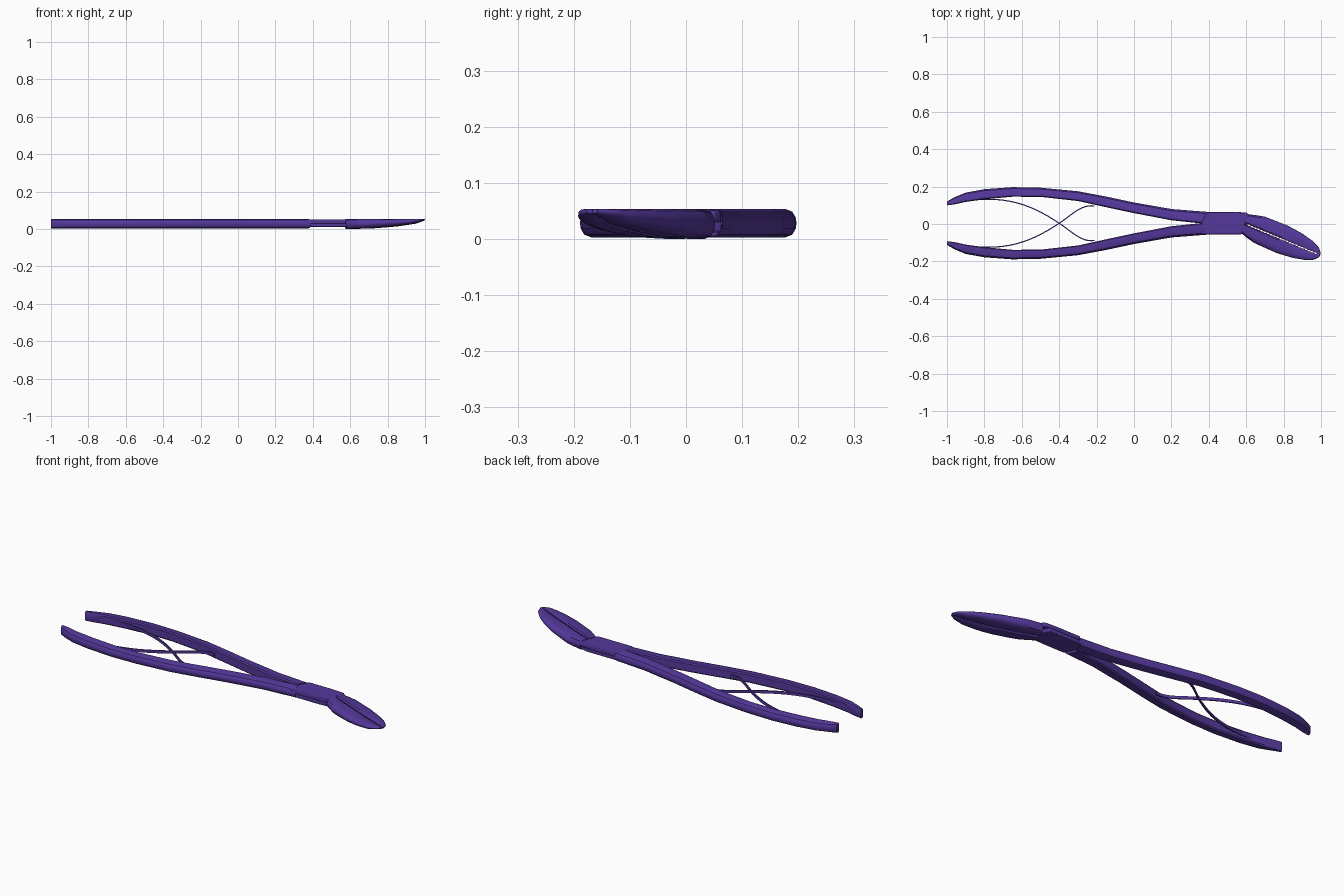
import bpy, bmesh
from mathutils import Vector
from mathutils.geometry import interpolate_bezier

cube = bpy.data.objects.get("Cube")
if cube:
    bpy.data.objects.remove(cube, do_unlink=True)

purple = bpy.data.materials.new("purple_metal")
purple.use_nodes = True
colour = (0.09, 0.04, 0.33, 1)
purple.diffuse_color = colour
purple.node_tree.nodes["Principled BSDF"].inputs["Base Color"].default_value = colour

MID_Y = 0.004  # mirror line between the two arms

# Cross-sections as (inner-to-outer, bottom-to-top) fractions
half = [(0, .88), (.1, 1), (.6, 1), (.85, .9), (.97, .7)]
ROUNDED = half + [(1, .5)] + [(u, 1 - v) for u, v in reversed(half)]
SQUARE = [(0, 1), (1, 1), (1, 0), (0, 0)]


def finish(name, bm, angle=0.6):
    bmesh.ops.recalc_face_normals(bm, faces=bm.faces)
    mesh = bpy.data.meshes.new(name)
    bm.to_mesh(mesh)
    bm.free()
    mesh.materials.append(purple)
    obj = bpy.data.objects.new(name, mesh)
    bpy.context.collection.objects.link(obj)
    bpy.ops.object.select_all(action="DESELECT")
    obj.select_set(True)
    bpy.context.view_layer.objects.active = obj
    bpy.ops.object.shade_smooth_by_angle(angle=angle)
    return obj


def loft(name, stations, section):
    """Skin sections given as (inner point, outer point, bottom, top)."""
    bm = bmesh.new()
    rings = []
    for inner, outer, low, high in stations:
        ring = []
        for u, v in section:
            p = Vector(inner).lerp(Vector(outer), u)
            ring.append(bm.verts.new((p.x, p.y, low + (high - low) * v)))
        rings.append(ring)
    n = len(section)
    for a, b in zip(rings, rings[1:]):
        for i in range(n):
            j = (i + 1) % n
            bm.faces.new((a[i], a[j], b[j], b[i]))
    bm.faces.new(rings[0])
    bm.faces.new(rings[-1])
    return finish(name, bm)


def side_y(y, side):
    return MID_Y + side * (y - MID_Y)


def ramp(table, t):
    for (a, va), (b, vb) in zip(table, table[1:]):
        if t <= b:
            return va + (vb - va) * (t - a) / (b - a)
    return table[-1][1]


# Handles: x, inner y, outer y
handle = [(-1, .1, .12), (-.96, .105, .143), (-.9, .118, .168), (-.8, .132, .186),
          (-.65, .146, .197), (-.5, .145, .194), (-.3, .123, .175), (-.15, .09, .147),
          (0, .058, .115), (.2, .02, .08), (.36, .003, .065)]


def make_handle(name, side):
    stations = []
    for x, inner, outer in handle:
        skew = .03 if x > .3 else 0
        stations.append(((x, side_y(inner, side)), (x + skew, side_y(outer, side)), .003, .054))
    loft(name, stations, ROUNDED)


# Jaws: width and underside along the slanted seam, with fine teeth
SEAM_A, SEAM_B = Vector((.59, .003)), Vector((.995, -.167))
width = [(0, .053), (.1, .066), (.2, .076), (.5, .079), (.7, .07), (.85, .055), (.95, .036), (1, .01)]
under = [(0, 0), (.3, .004), (.6, .014), (.85, .028), (1, .046)]


def make_jaw(name, side):
    along = (SEAM_B - SEAM_A).normalized()
    across = Vector((-along.y, along.x)) * side
    stations = []
    count = 48
    for i in range(count + 1):
        t = i / count
        seam = SEAM_A.lerp(SEAM_B, t)
        gap = .001 + .003 * (i % 2) if t < .95 else .0005
        stations.append((seam + across * gap, seam + across * ramp(width, t),
                         ramp(under, t), .054))
    loft(name, stations, ROUNDED)


# Lapped joint plates
plate = [(.36, -.055), (.575, -.055), (.6, .0), (.615, .05), (.6, .061), (.52, .065), (.39, .065), (.36, .003)]


def make_plate(name, side, low, high):
    bm = bmesh.new()
    face = bm.faces.new([bm.verts.new((x, side_y(y, side), low)) for x, y in plate])
    moved = bmesh.ops.extrude_face_region(bm, geom=[face])["geom"]
    bmesh.ops.translate(bm, vec=(0, 0, high - low),
                        verts=[v for v in moved if isinstance(v, bmesh.types.BMVert)])
    obj = finish(name, bm)
    bevel = obj.modifiers.new("soft_edge", "BEVEL")
    bevel.width = .004
    bevel.segments = 2


# Crossing leaf springs
def make_spring(name, side):
    arcs = [((-.95, .11), (-.9, .122), (-.86, .13), (-.8, .132)),
            ((-.8, .132), (-.62, .138), (-.5, .07), (-.4, MID_Y)),
            ((-.4, MID_Y), (-.33, -.042), (-.28, -.1), (-.21, -.088))]
    path = []
    for arc in arcs:
        points = interpolate_bezier(*[Vector((x, side_y(y, side), 0)) for x, y in arc], 12)
        path += points[1:] if path else points
    stations = []
    for i, p in enumerate(path):
        d = (path[min(i + 1, len(path) - 1)] - path[max(i - 1, 0)]).normalized()
        off = Vector((-d.y, d.x)) * .003
        stations.append((p.xy - off, p.xy + off, .021, .036))
    loft(name, stations, SQUARE)


for label, side in (("left", 1), ("right", -1)):
    make_handle(label + "_handle", side)
    make_jaw(label + "_jaw", side)
    make_spring(label + "_leaf_spring", side)
make_plate("upper_joint_plate", 1, .03, .051)
make_plate("lower_joint_plate", -1, .012, .031)
